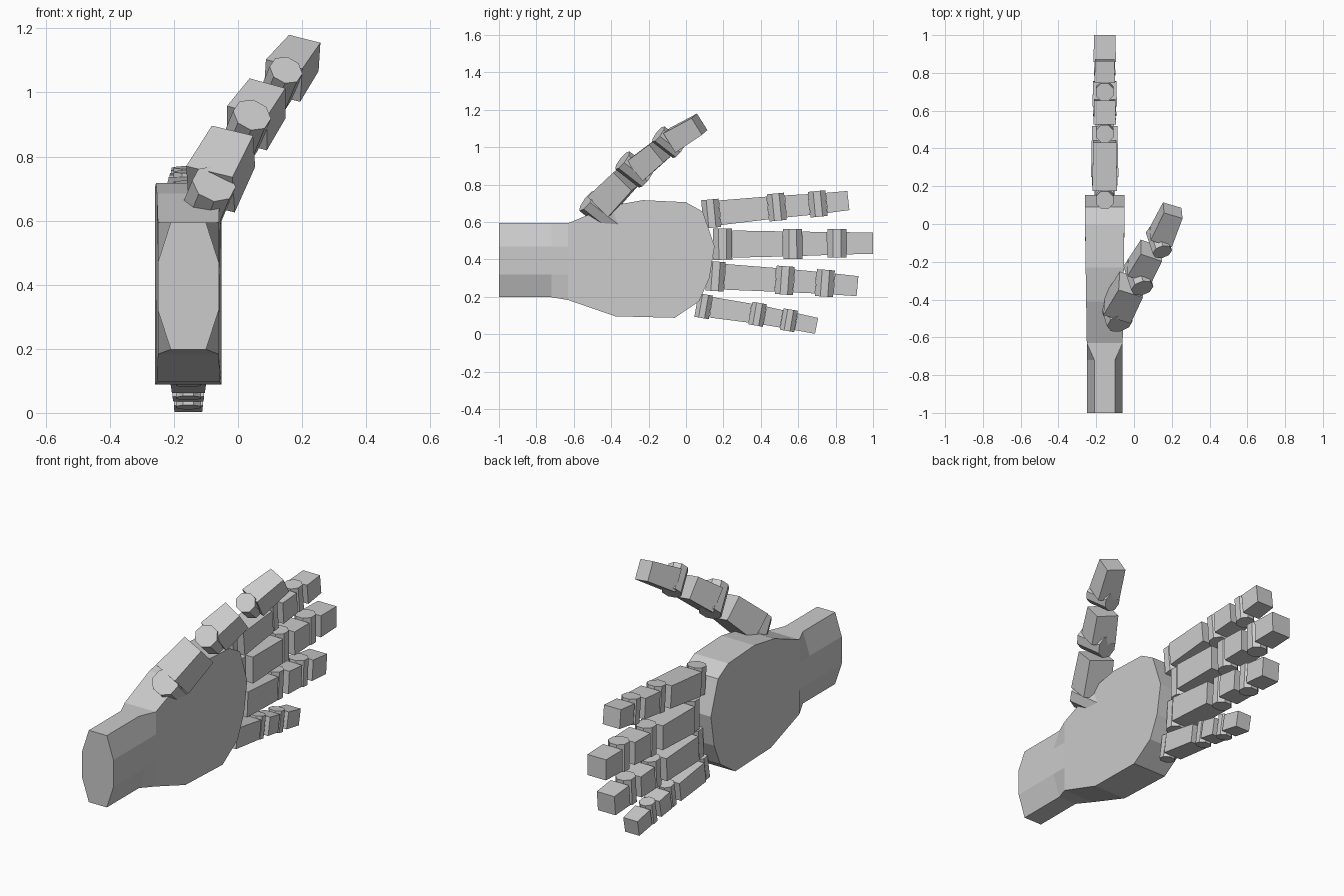
import bpy, bmesh, math
from mathutils import Vector, Matrix

if "Cube" in bpy.data.objects:
    bpy.data.objects.remove(bpy.data.objects["Cube"])

gray = bpy.data.materials.new("light_gray")
gray.diffuse_color = (0.6, 0.6, 0.6, 1)
gray.use_nodes = True
gray.node_tree.nodes["Principled BSDF"].inputs["Base Color"].default_value = gray.diffuse_color
CX = -0.155                       # centre plane of the hand


def finish(name, bm):
    bmesh.ops.recalc_face_normals(bm, faces=bm.faces)
    me = bpy.data.meshes.new(name)
    bm.to_mesh(me)
    bm.free()
    me.materials.append(gray)
    ob = bpy.data.objects.new(name, me)
    bpy.context.collection.objects.link(ob)
    return ob


def frame(center, u, v, w):
    m = Matrix((u, v, w)).transposed().to_4x4()
    m.translation = Vector(center)
    return m


def block(name, center, d, n, length, start, end):
    """Tapered box along d; start/end are (width, thickness), thickness along n."""
    d = Vector(d).normalized()
    n = Vector(n)
    n = (n - d * n.dot(d)).normalized()
    bm = bmesh.new()
    bmesh.ops.create_cube(bm, size=1)
    for v in bm.verts:
        a, b = start if v.co.y < 0 else end
        v.co = Vector((v.co.x * a, v.co.y * length, v.co.z * b))
    bm.transform(frame(center, d.cross(n), d, n))
    return finish(name, bm)


def knuckle(name, center, d, axis, r, length):
    """Eight-sided pin along axis."""
    axis = Vector(axis).normalized()
    d = Vector(d)
    d = (d - axis * d.dot(axis)).normalized()
    bm = bmesh.new()
    bmesh.ops.create_cone(bm, cap_ends=True, segments=8, radius1=r, radius2=r, depth=length)
    bm.transform(Matrix.Rotation(math.pi / 8, 4, 'Z'))
    bm.transform(frame(center, d.cross(axis), d, axis))
    return finish(name, bm)


# Palm: flat plate whose thickness grows slightly towards the fingers
outline = [(-0.63, 0.594), (-0.41, 0.685), (-0.23, 0.717), (0.0, 0.706), (0.09, 0.655),
           (0.153, 0.47), (0.125, 0.30), (0.07, 0.176), (-0.06, 0.088), (-0.378, 0.096),
           (-0.63, 0.183)]
bm = bmesh.new()
sides = []
for s in (-1, 1):
    vs = []
    for y, z in outline:
        half = 0.095 + 0.009 * min(1, (y + 0.63) / 0.6)
        vs.append(bm.verts.new((CX + s * half, y, z)))
    bm.faces.new(vs)
    sides.append(vs)
for i in range(len(outline) - 1):
    a, b = sides
    bm.faces.new((a[i], a[i + 1], b[i + 1], b[i]))

# Wrist: octagonal sleeve that squares off where it meets the palm
rings = []
for y, chamfer, low in ((-1, 0.055, 0.198), (-0.72, 0.055, 0.198), (-0.63, 0.095, 0.183)):
    pts = [(chamfer, 0.594), (0.095, 0.47), (0.095, 0.32), (chamfer, low)]
    pts += [(-x, z) for x, z in reversed(pts)]
    rings.append([bm.verts.new((CX + x, y, z)) for x, z in pts])
bm.faces.new(rings[0])
for a, b in zip(rings, rings[1:]):
    for i in range(8):
        j = (i + 1) % 8
        bm.faces.new((a[i], a[j], b[j], b[i]))
bmesh.ops.remove_doubles(bm, verts=bm.verts, dist=0.001)
finish("palm_and_wrist", bm)

# Fingers: three pins and three tapered blocks each, joints given as (y, z)
fingers = {
    "index_finger": (1.0, [(0.134, 0.645), (0.485, 0.680), (0.705, 0.697), (0.868, 0.715)]),
    "middle_finger": (1.1, [(0.196, 0.482), (0.571, 0.483), (0.807, 0.486), (1.0, 0.487)]),
    "ring_finger": (1.04, [(0.158, 0.310), (0.528, 0.288), (0.743, 0.273), (0.917, 0.257)]),
    "little_finger": (0.84, [(0.094, 0.150), (0.383, 0.107), (0.550, 0.075), (0.698, 0.045)]),
}
sizes = [0.132, 0.122, 0.118, 0.112, 0.108, 0.103]
for name, (s, joints) in fingers.items():
    pts = [Vector((CX, y, z)) for y, z in joints]
    whole = pts[3] - pts[0]
    up = Vector((1, 0, 0)).cross(whole)
    for i in range(3):
        d = (pts[i + 1] - pts[i]).normalized()
        knuckle(f"{name}_joint_{i + 1}", pts[i], whole, up, 0.05 * s, (0.152, 0.146, 0.138)[i] * s)
        p = pts[i] + d * 0.047 * s
        q = pts[i + 1] - d * (0.047 * s if i < 2 else 0)
        a, b = sizes[2 * i] * s, sizes[2 * i + 1] * s
        block(f"{name}_segment_{i + 1}", (p + q) / 2, d, up, (q - p).length, (a, a), (b, b))

# Thumb: same build, leaning up and out from the palm edge, with slanted pins
axis = Vector((0.25, -0.77, 0.6)).normalized()
thumb = [  # block centre, direction, length, start size, end size, pin cap, pin radius, pin length
    ((-0.05, -0.385, 0.765), (0.36, 0.65, 0.67), 0.20, 0.155, 0.138, (-0.075, -0.527, 0.715), 0.07, 0.20),
    ((0.06, -0.197, 0.935), (0.40, 0.71, 0.58), 0.16, 0.135, 0.122, (0.044, -0.340, 0.930), 0.061, 0.165),
    ((0.173, 0.0, 1.08), (0.36, 0.80, 0.48), 0.18, 0.122, 0.105, (0.150, -0.148, 1.070), 0.053, 0.145),
]
side = Vector((0.91, -0.32, -0.26))
for i, (c, d, length, a, b, cap, r, pin) in enumerate(thumb):
    d = Vector(d).normalized()
    block(f"thumb_segment_{i + 1}", c, d, side.cross(d), length, (a, a), (b, b))
    knuckle(f"thumb_joint_{i + 1}", Vector(cap) - axis * pin / 2, d, axis, r, pin)
